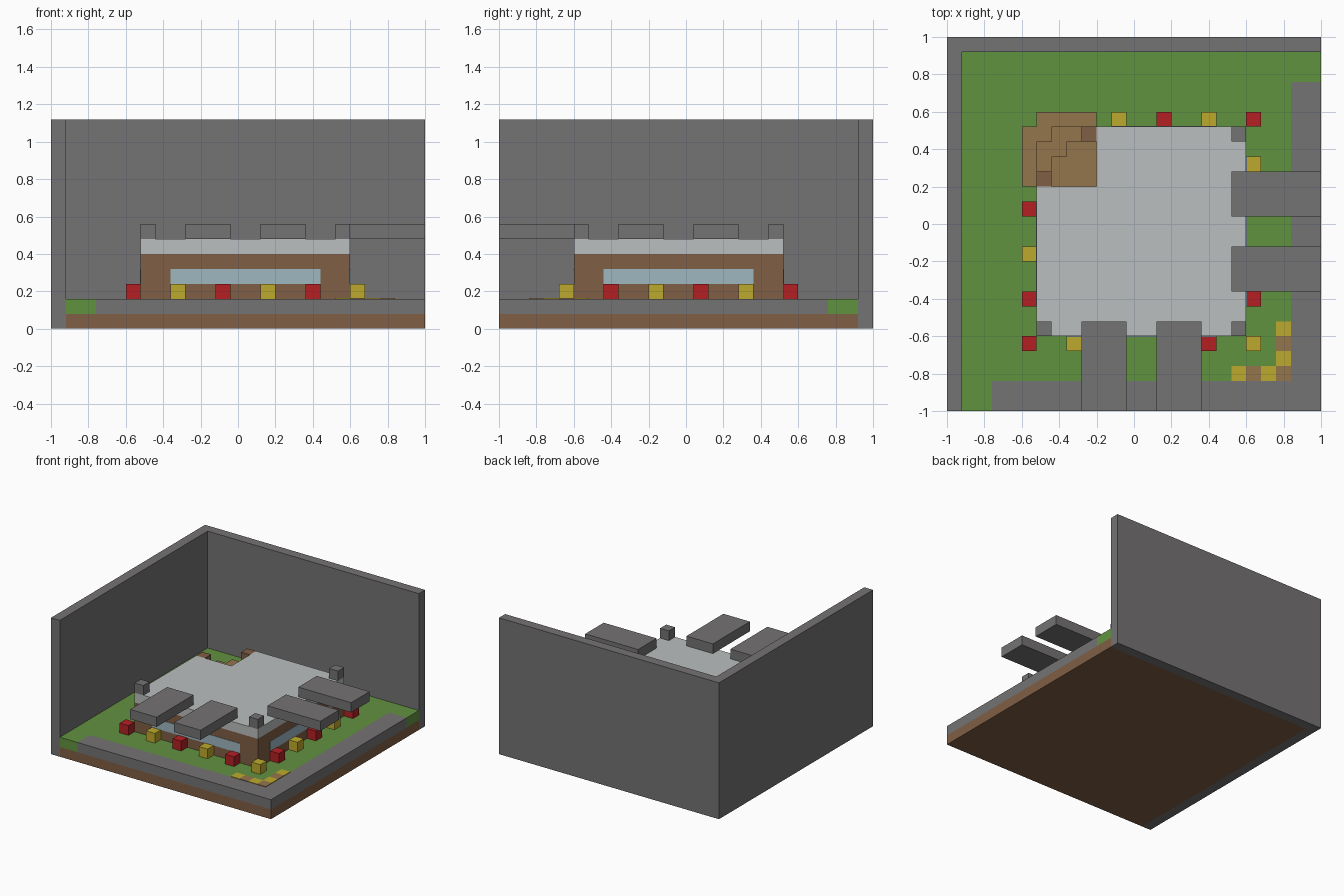
import bpy
import bmesh

if "Cube" in bpy.data.objects:
    bpy.data.objects.remove(bpy.data.objects["Cube"], do_unlink=True)

U = 0.08  # size of one block


def material(name, *rgb):
    linear = [((c / 255 + 0.055) / 1.055) ** 2.4 for c in rgb] + [1.0]
    m = bpy.data.materials.new(name)
    m.use_nodes = True
    m.diffuse_color = linear
    m.node_tree.nodes["Principled BSDF"].inputs["Base Color"].default_value = linear
    return m


stone = material("stone grey", 117, 115, 116)
grass = material("grass green", 97, 146, 64)
soil = material("soil brown", 128, 94, 69)
tan = material("tan wood", 148, 117, 76)
pale = material("pale roof", 187, 191, 191)
glass = material("window blue", 157, 183, 192)
red = material("flower red", 180, 32, 36)
yellow = material("flower yellow", 190, 170, 46)


def prism(name, outline, z0, z1, mat):
    """Extrude a plan outline from z0 up to z1."""
    bm = bmesh.new()
    base = bm.faces.new([bm.verts.new((x, y, z0)) for x, y in outline])
    top = bmesh.ops.extrude_face_region(bm, geom=[base])["geom"]
    verts = [v for v in top if isinstance(v, bmesh.types.BMVert)]
    bmesh.ops.translate(bm, verts=verts, vec=(0, 0, z1 - z0))
    bmesh.ops.recalc_face_normals(bm, faces=bm.faces)
    mesh = bpy.data.meshes.new(name)
    bm.to_mesh(mesh)
    bm.free()
    mesh.materials.append(mat)
    ob = bpy.data.objects.new(name, mesh)
    bpy.context.collection.objects.link(ob)
    return ob


def box(name, x0, x1, y0, y1, z0, z1, mat):
    return prism(name, [(x0, y0), (x1, y0), (x1, y1), (x0, y1)], z0, z1, mat)


def block(name, x, y, z, mat, height=U):
    return box(name, x, x + U, y, y + U, z, z + height, mat)


# Tall boundary walls
prism("boundary_wall", [(-1, -1), (-0.92, -1), (-0.92, 0.92), (1, 0.92), (1, 1), (-1, 1)],
      0, 1.12, stone)

# Ground layers: soil, lawn and corner path
box("soil_base", -0.92, 1, -1, 0.92, 0, U, soil)
prism("lawn", [(-0.92, -1), (-0.76, -1), (-0.76, -0.84), (0.84, -0.84),
               (0.84, 0.76), (1, 0.76), (1, 0.92), (-0.92, 0.92)], U, 2 * U, grass)
prism("path", [(-0.76, -1), (1, -1), (1, 0.76), (0.84, 0.76), (0.84, -0.84), (-0.76, -0.84)],
      U, 2 * U, stone)

# House body and roof, with a square notch at the back corner
plan = [(-0.52, -0.6), (0.6, -0.6), (0.6, 0.52), (-0.2, 0.52), (-0.2, 0.2), (-0.52, 0.2)]
prism("house_walls", plan, 2 * U, 5 * U, soil)
prism("roof", plan, 5 * U, 6 * U, pale)

# Window bands
T = 0.004
box("front_window", -0.36, 0.44, -0.6 - T, -0.6, 3 * U, 4 * U, glass)
box("left_window", 0.6, 0.6 + T, -0.44, 0.36, 3 * U, 4 * U, glass)
box("back_window", -0.12, 0.44, 0.52, 0.52 + T, 3 * U, 4 * U, glass)
box("right_window", -0.52 - T, -0.52, -0.44, 0.12, 3 * U, 4 * U, glass)

# Entrance steps rising diagonally into the notch
prism("lower_step", [(-0.6, 0.2), (-0.2, 0.2), (-0.2, 0.6), (-0.52, 0.6),
                     (-0.52, 0.52), (-0.6, 0.52)], 2 * U, 3 * U, tan)
prism("middle_step", [(-0.52, 0.2), (-0.2, 0.2), (-0.2, 0.52), (-0.44, 0.52),
                      (-0.44, 0.44), (-0.52, 0.44)], 3 * U, 4 * U, tan)
prism("upper_step", [(-0.44, 0.2), (-0.2, 0.2), (-0.2, 0.44), (-0.36, 0.44),
                     (-0.36, 0.36), (-0.44, 0.36)], 4 * U, 5 * U, tan)
for x, y in ((-0.52, 0.2), (-0.28, 0.44)):
    block("entrance_post", x, y, 4 * U, soil, 2 * U)

# Roof beams overhanging the path, and corner blocks
for x in (-0.28, 0.12):
    box("front_beam", x, x + 3 * U, -1, -0.52, 6 * U, 7 * U, stone)
for y in (-0.36, 0.04):
    box("left_beam", 0.52, 1, y, y + 3 * U, 6 * U, 7 * U, stone)
for x, y in ((-0.52, -0.6), (0.52, -0.6), (0.52, 0.44)):
    block("roof_corner_block", x, y, 6 * U, stone)

# Flower blocks alternating around the house
step = 3 * U
ring = [(-0.6 + i * step, -0.68) for i in range(6)]
ring += [(0.6, -0.68 + i * step) for i in range(1, 6)]
ring += [(0.6 - i * step, 0.52) for i in range(1, 4)]
ring += [(-0.6, 0.04 - i * step) for i in range(3)]
for i, (x, y) in enumerate(ring):
    is_red = i % 2 == 0
    block("red_flower" if is_red else "yellow_flower", x, y, 2 * U, red if is_red else yellow)

# Flat corner bed along the path
bed = [(0.52 + i * U, -0.84) for i in range(4)] + [(0.76, -0.84 + i * U) for i in range(1, 4)]
for (x, y), mat in zip(bed, (yellow, tan, yellow, tan, yellow, tan, yellow)):
    block("bed_tile", x, y, 2 * U, mat, T)
